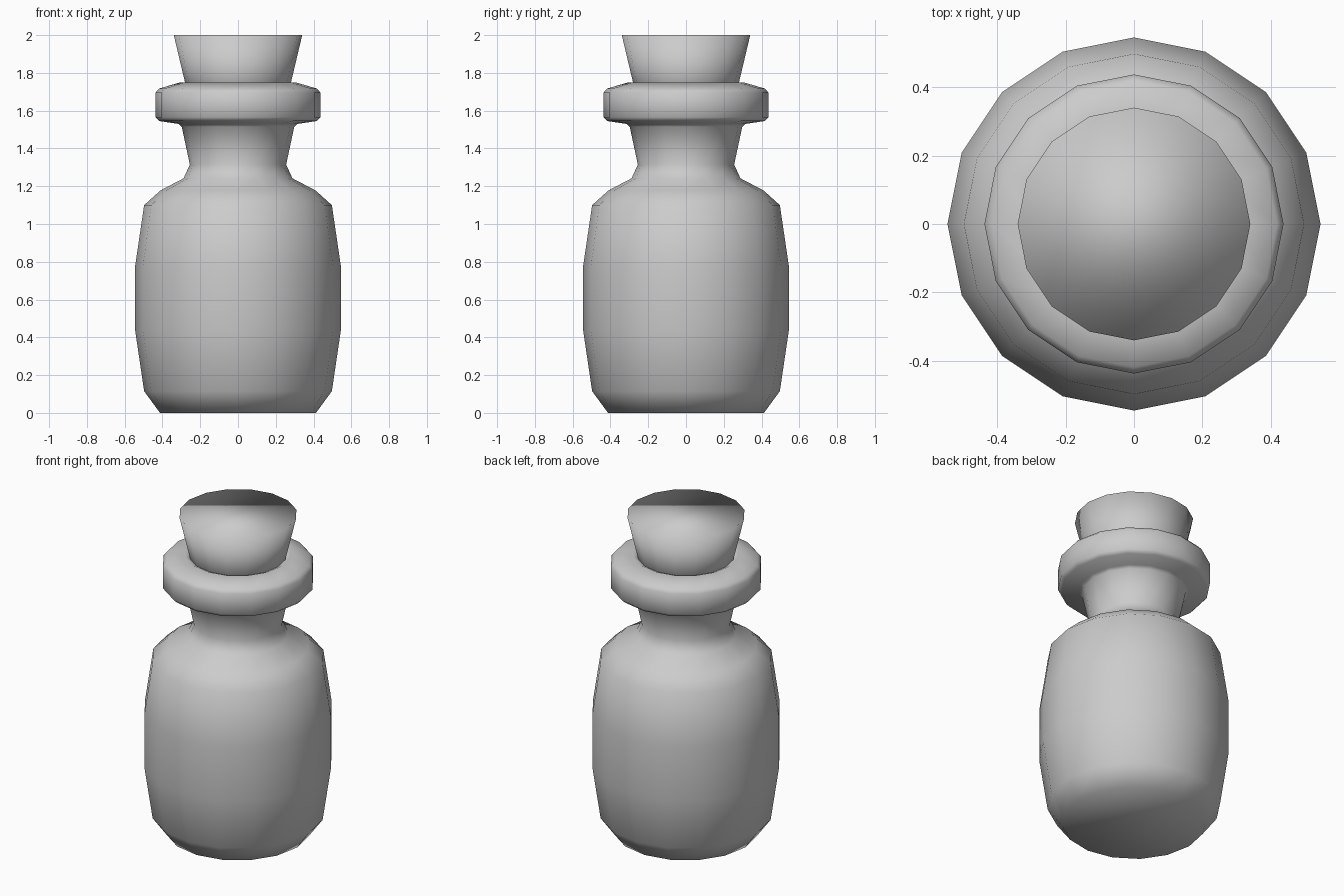
import bpy, bmesh
from math import sin, cos, pi

if "Cube" in bpy.data.objects:
    bpy.data.objects.remove(bpy.data.objects["Cube"])

SIDES = 16


def lathe(name, profile, cap_start=False, cap_end=False):
    """Revolve (radius, z) points round the z axis with smooth shading."""
    bm = bmesh.new()
    rings = [[bm.verts.new((r * cos(2 * pi * i / SIDES), r * sin(2 * pi * i / SIDES), z))
              for i in range(SIDES)] for r, z in profile]
    for a, b in zip(rings, rings[1:]):
        for i in range(SIDES):
            j = (i + 1) % SIDES
            bm.faces.new((a[i], a[j], b[j], b[i]))
    if cap_start:
        bm.faces.new(rings[0][::-1])
    if cap_end:
        bm.faces.new(rings[-1])
    for f in bm.faces:
        f.smooth = True
    mesh = bpy.data.meshes.new(name)
    bm.to_mesh(mesh)
    bm.free()
    obj = bpy.data.objects.new(name, mesh)
    bpy.context.collection.objects.link(obj)
    return obj


# Bottle: base, barrel body, shoulder, flared neck, rolled lip and short bore
lathe("bottle", [
    (0.413, 0.0), (0.497, 0.115), (0.545, 0.44), (0.545, 0.775), (0.497, 1.10),
    (0.41, 1.178), (0.288, 1.242), (0.255, 1.315), (0.298, 1.515), (0.315, 1.53),
    (0.418, 1.545), (0.437, 1.565), (0.437, 1.695), (0.418, 1.717),
    (0.305, 1.75), (0.27, 1.735), (0.25, 1.60)], cap_start=True)

# Stopper: tapered plug seated in the neck
lathe("stopper", [(0.245, 1.60), (0.34, 2.0)], cap_start=True, cap_end=True)
